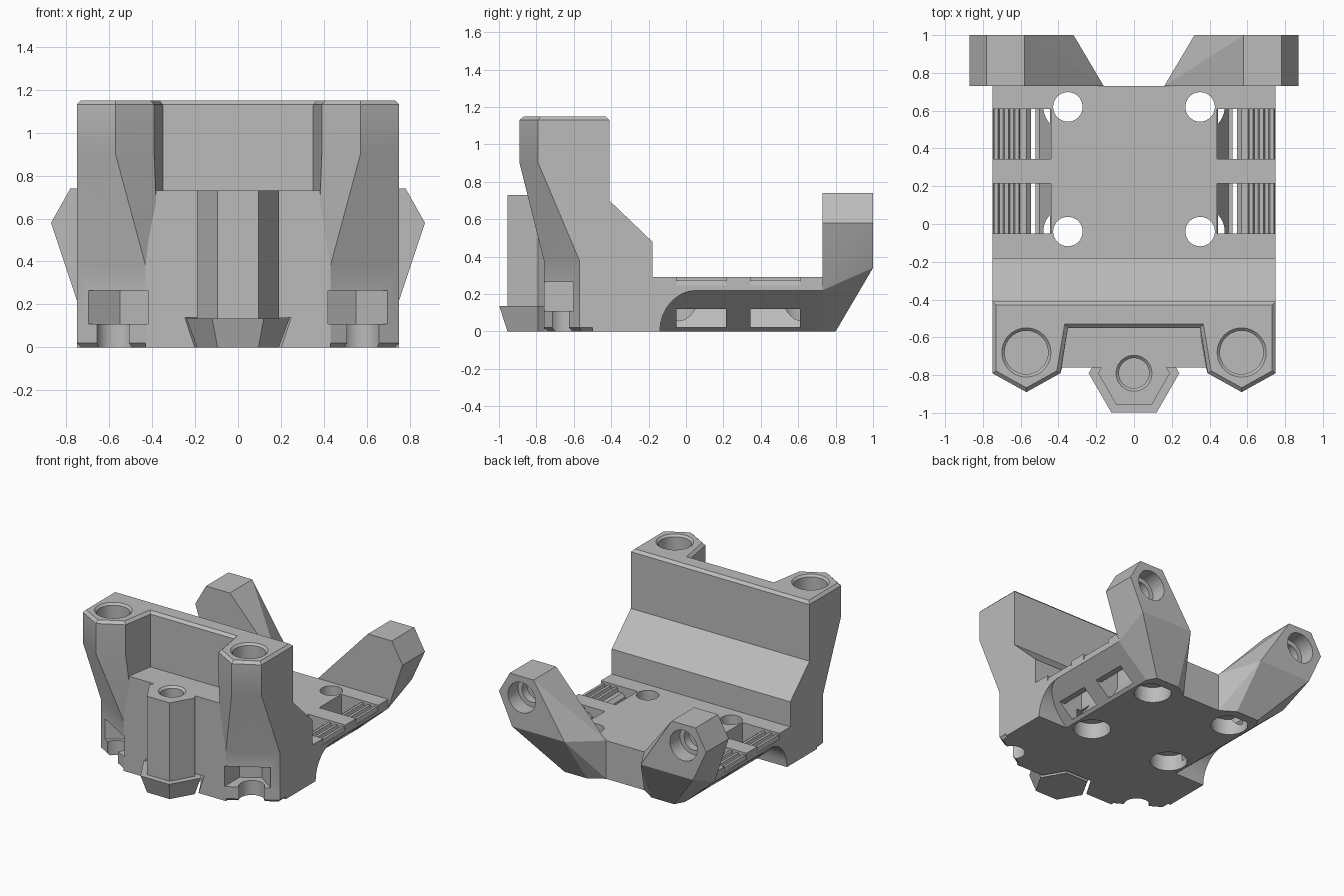
import bpy, bmesh, math
from mathutils import Vector

cube = bpy.data.objects.get("Cube")
if cube:
    bpy.data.objects.remove(cube, do_unlink=True)

grey = bpy.data.materials.new("plain grey")
grey.use_nodes = True
COLOUR = (0.5, 0.5, 0.5, 1)
grey.diffuse_color = COLOUR
grey.node_tree.nodes["Principled BSDF"].inputs["Base Color"].default_value = COLOUR


def finish(name, bm):
    bmesh.ops.recalc_face_normals(bm, faces=bm.faces)
    mesh = bpy.data.meshes.new(name)
    bm.to_mesh(mesh)
    bm.free()
    mesh.materials.append(grey)
    ob = bpy.data.objects.new(name, mesh)
    bpy.context.collection.objects.link(ob)
    return ob


def loft(name, rings, bevel_heights=()):
    """Skin matching rings of points and cap both ends."""
    bm = bmesh.new()
    loops = [[bm.verts.new(p) for p in ring] for ring in rings]
    n = len(loops[0])
    for a, b in zip(loops, loops[1:]):
        for i in range(n):
            bm.faces.new((a[i], a[(i + 1) % n], b[(i + 1) % n], b[i]))
    bm.faces.new(loops[0])
    bm.faces.new(loops[-1])
    bmesh.ops.recalc_face_normals(bm, faces=bm.faces)
    edges = [e for e in bm.edges for h in bevel_heights
             if all(abs(v.co.z - h) < 1e-4 for v in e.verts)]
    if edges:
        bmesh.ops.bevel(bm, geom=edges, offset=0.02, segments=1, affect='EDGES')
    return finish(name, bm)


def prism(name, pts, lo, hi, axis='z'):
    place = {'x': lambda p, d: (d, p[0], p[1]),
             'y': lambda p, d: (p[0], d, p[1]),
             'z': lambda p, d: (p[0], p[1], d)}[axis]
    return loft(name, [[place(p, d) for p in pts] for d in (lo, hi)])


def box(name, x, y, z):
    return prism(name, [(x[0], y[0]), (x[1], y[0]), (x[1], y[1]), (x[0], y[1])], *z)


def circle(cx, cy, r, n=40):
    return [(cx + r * math.cos(math.tau * i / n), cy + r * math.sin(math.tau * i / n))
            for i in range(n)]


def at(pts, z):
    return [(x, y, z) for x, y in pts]


def mirrored(half):
    return half + [(-x, y) for x, y in reversed(half)]


def combine(ob, others, operation):
    """Apply a boolean with each helper, then drop the helper."""
    for other in others:
        other.hide_render = True
        mod = ob.modifiers.new("boolean", 'BOOLEAN')
        mod.operation, mod.solver, mod.object = operation, 'EXACT', other
        bpy.context.view_layer.objects.active = ob
        bpy.ops.object.modifier_apply(modifier=mod.name)
        bpy.data.objects.remove(other, do_unlink=True)


def chamfered_hole(x, y, r, bottom, top):
    c = 0.015
    return loft("cutter", [at(circle(x, y, r), bottom), at(circle(x, y, r), top - c),
                           at(circle(x, y, r + 2 * c), top + c)])


# Front body: U-shaped wall with two towers that taper into the lower corners
upper = mirrored([(0.75, -0.41), (0.75, -0.79), (0.57, -0.89), (0.39, -0.79), (0.35, -0.55)])
lower = mirrored([(0.75, -0.41), (0.75, -0.57), (0.43, -0.76), (0.37, -0.72), (0.35, -0.55)])
front_body = loft("front_body", [at(lower, 0), at(lower, 0.38), at(upper, 0.9),
                                 at(upper, 1.15)], (0, 1.15))
centre_block = box("centre_block", (-0.43, 0.43), (-0.76, -0.45), (0, 0.73))
rear_foot = prism("rear_foot", [(-0.5, 0), (-0.18, 0), (-0.18, 0.48), (-0.41, 0.7), (-0.5, 0.7)],
                  -0.75, 0.75, 'x')
combine(front_body, [centre_block, rear_foot], 'UNION')

# Clearance around the foot cap, then the hexagonal centre post
POST_Y = -0.79
notch = loft("cutter", [at(circle(0, POST_Y, 0.215, 6), -0.01),
                        at(circle(0, POST_Y, 0.265, 6), 0.14)])
combine(front_body, [notch], 'DIFFERENCE')
combine(front_body, [prism("post", circle(0, POST_Y, 0.19, 6), 0.13, 0.73)], 'UNION')
cuts = [chamfered_hole(0, POST_Y, 0.08, 0.2, 0.73)]
for s in (1, -1):
    cuts.append(chamfered_hole(s * 0.57, -0.68, 0.115, 0.84, 1.15))
    cuts.append(prism("cutter", circle(s * 0.57, -0.65, 0.09), -0.1, 0.15))
    slot = [(0.695, -0.95), (0.695, -0.6), (0.55, -0.5), (0.42, -0.58), (0.42, -0.95)]
    cuts.append(prism("cutter", [(s * x, y) for x, y in slot], 0.11, 0.265))
combine(front_body, cuts, 'DIFFERENCE')
loft("foot_cap", [at(circle(0, POST_Y, 0.19, 6), 0), at(circle(0, POST_Y, 0.24, 6), 0.135)])

# Base plate with undercut sides and a rounded transition to the front body
half = [(0.5, 0), (0.75, 0.22), (0.75, 0.29)]
base_plate = prism("base_plate", mirrored(half), -0.2, 0.73, 'y')
arc = [(0.06 - 0.2 * math.cos(a), 0.22 * math.sin(a))
       for a in (math.pi / 2 * i / 8 for i in range(9))]
combine(base_plate, [prism("shoulder", [(-0.2, 0)] + arc + [(0.06, 0.29), (-0.2, 0.29)],
                           -0.75, 0.75, 'x')], 'UNION')

# Screw holes and strap slots
cuts = []
for s in (1, -1):
    for y in (-0.04, 0.62):
        cuts.append(prism("cutter", circle(s * 0.35, y, 0.078), -0.1, 0.4))
        cuts.append(prism("cutter", circle(s * 0.35, y, 0.13), -0.1, 0.12))
    for y in (-0.05, 0.345):
        span = (y, y + 0.265)
        tunnel = [(0.8, 0.245), (0.8, 0.4), (0.44, 0.4), (0.44, 0.13), (0.5, 0.02), (0.8, 0.02),
                  (0.8, 0.12), (0.59, 0.12), (0.545, 0.16), (0.545, 0.22), (0.57, 0.245)]
        cuts.append(prism("cutter", [(s * x, z) for x, z in tunnel], *span, 'y'))
combine(base_plate, cuts, 'DIFFERENCE')

# Grip ribs inside the strap slots
for s, side in ((1, "left"), (-1, "right")):
    for y, end in ((-0.05, "front"), (0.345, "rear")):
        for i in range(3):
            x = 0.6 + 0.055 * i
            rib = [(x, 0.235), (x + 0.04, 0.235), (x + 0.03, 0.275), (x + 0.01, 0.275)]
            prism(f"{side}_{end}_rib_{i + 1}", [(s * a, b) for a, b in rib], y, y + 0.265, 'y')

# Rear arms: hexagonal heads that flow down into the plate corners
head = [(0.87, 0.58), (0.78, 0.74), (0.58, 0.74), (0.49, 0.58)]
arm_points = [(x, y, z) for x, z in head for y in (0.73, 1.0)]
arm_points += [(0.32, 1.0, 0.34), (0.76, 1.0, 0.34), (0.75, 0.73, 0.22), (0.16, 0.73, 0.29),
               (0.16, 0.73, 0), (0.27, 0.8, 0), (0.46, 0.8, 0), (0.5, 0.73, 0)]
for s, side in ((1, "left"), (-1, "right")):
    bm = bmesh.new()
    for x, y, z in arm_points:
        bm.verts.new(Vector((s * x, y, z)))
    hull = bmesh.ops.convex_hull(bm, input=bm.verts)
    spare = [g for g in hull["geom_interior"] if isinstance(g, bmesh.types.BMVert)]
    bmesh.ops.delete(bm, geom=spare, context='VERTS')
    bmesh.ops.dissolve_limit(bm, angle_limit=0.01, verts=bm.verts, edges=bm.edges)
    arm = finish(side + "_arm", bm)
    combine(arm, [prism("cutter", circle(s * 0.68, 0.58, 0.115), 0.88, 1.1, 'y'),
                  prism("cutter", circle(s * 0.68, 0.58, 0.08), 0.82, 1.1, 'y')], 'DIFFERENCE')

# Smooth the round holes while keeping hard edges crisp
for ob in bpy.context.collection.objects:
    if ob.type == 'MESH' and ob.data.materials and ob.data.materials[0] == grey:
        bpy.ops.object.select_all(action='DESELECT')
        ob.select_set(True)
        bpy.context.view_layer.objects.active = ob
        bpy.ops.object.shade_smooth_by_angle(angle=math.radians(20))
